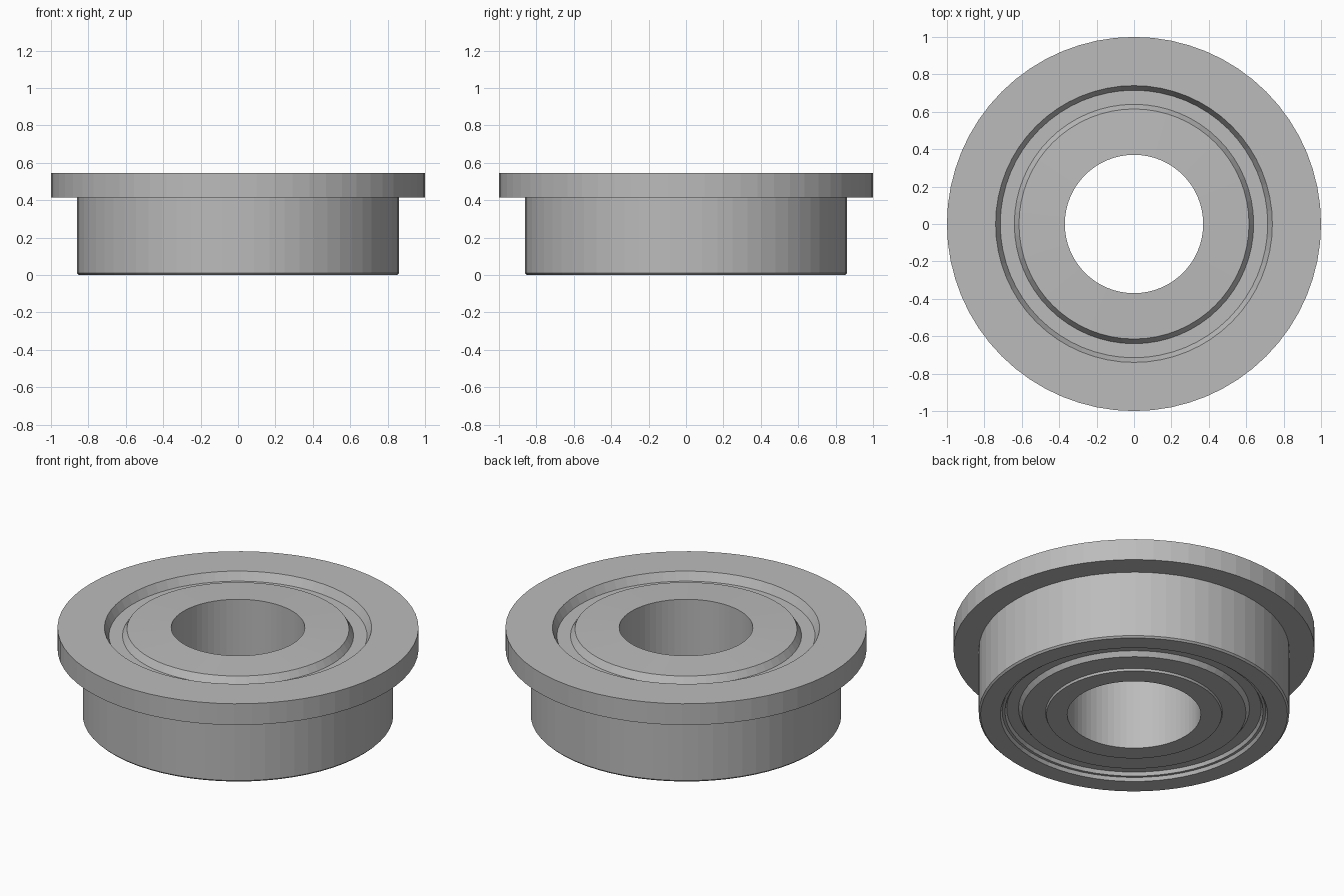
import bpy
import bmesh
from math import cos, sin, tau

SEGMENTS = 64

cube = bpy.data.objects.get("Cube")
if cube:
    bpy.data.objects.remove(cube, do_unlink=True)

steel = bpy.data.materials.new("steel grey")
steel.use_nodes = True
grey = (0.5, 0.5, 0.5, 1)
steel.diffuse_color = grey
steel.node_tree.nodes["Principled BSDF"].inputs["Base Color"].default_value = grey


def lathe(name, profile):
    """Spin a (radius, height) profile around z; outward is left of travel."""
    bm = bmesh.new()
    rings = []
    for r, z in profile:
        rings.append([bm.verts.new((r * cos(tau * i / SEGMENTS),
                                    r * sin(tau * i / SEGMENTS), z))
                      for i in range(SEGMENTS)])
    for a, b in zip(rings, rings[1:]):
        for i in range(SEGMENTS):
            j = (i + 1) % SEGMENTS
            bm.faces.new((a[i], b[i], b[j], a[j]))
    mesh = bpy.data.meshes.new(name)
    bm.to_mesh(mesh)
    bm.free()
    mesh.materials.append(steel)
    obj = bpy.data.objects.new(name, mesh)
    bpy.context.collection.objects.link(obj)
    return obj


TOP = 0.545
FLANGE_BOTTOM = 0.415
TOP_RECESS = 0.495
BOTTOM_RECESS = 0.04

# Outer race with its flange, from the upper recess round to the lower one
lathe("outer_race", [
    (0.715, TOP_RECESS), (0.74, TOP), (1.0, TOP), (1.0, FLANGE_BOTTOM),
    (0.86, FLANGE_BOTTOM), (0.86, 0.01), (0.85, 0), (0.74, 0),
    (0.73, 0.02), (0.715, 0.02), (0.705, BOTTOM_RECESS),
])

# Inner race with the bore and a raised lower collar
lathe("inner_race", [
    (0.64, BOTTOM_RECESS), (0.62, 0.013), (0.49, 0.013), (0.485, 0),
    (0.37, 0), (0.37, TOP), (0.615, 0.535), (0.64, TOP_RECESS),
])

# Shields closing the gap between the races
lathe("upper_shield", [(0.64, TOP_RECESS), (0.715, TOP_RECESS)])
lathe("lower_shield", [(0.705, BOTTOM_RECESS), (0.64, BOTTOM_RECESS)])
